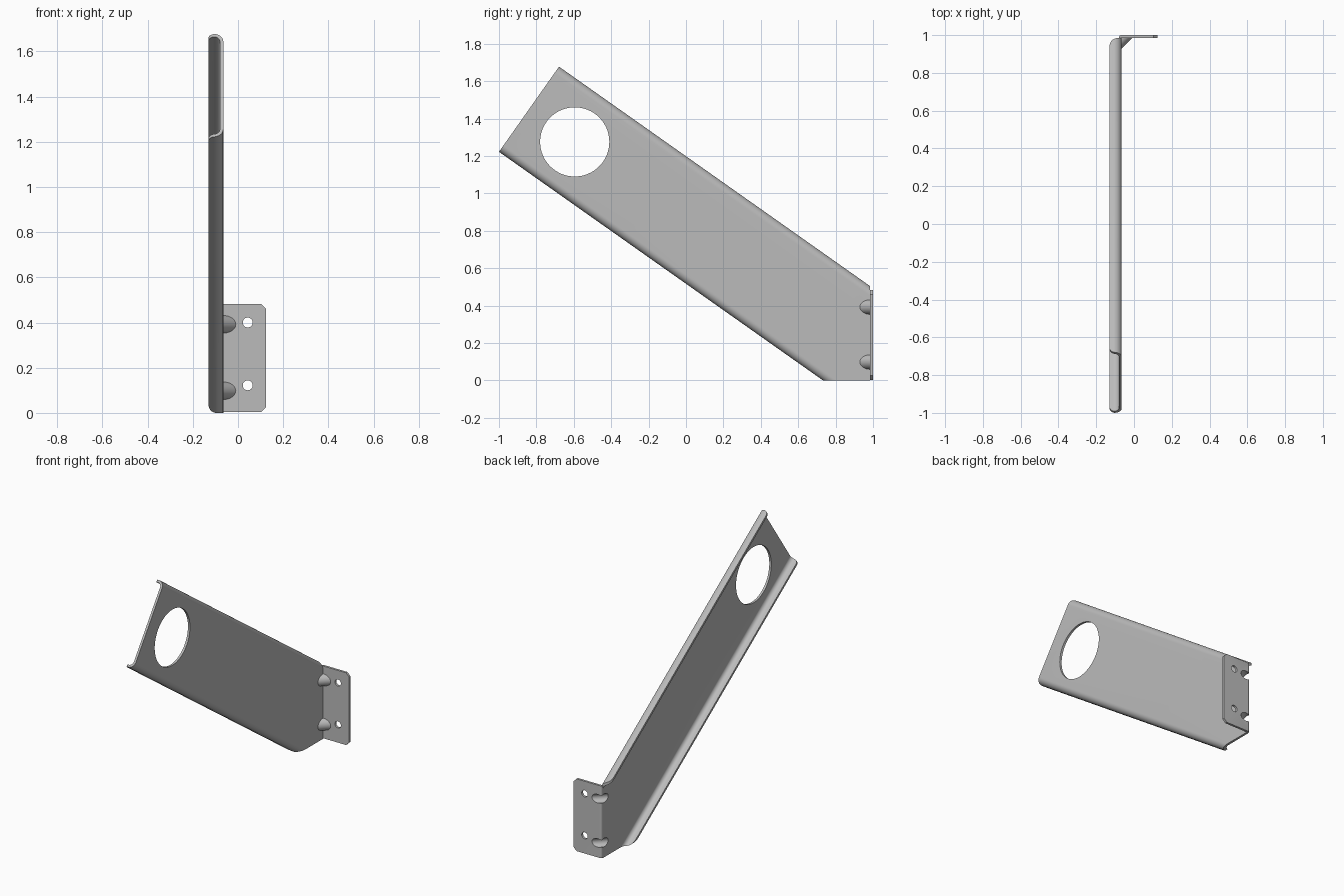
import bpy
import bmesh
from math import sin, cos, pi, radians
from mathutils import Vector

if "Cube" in bpy.data.objects:
    bpy.data.objects.remove(bpy.data.objects["Cube"])

steel = bpy.data.materials.new("bare_steel")
steel.use_nodes = True
steel.diffuse_color = (0.5, 0.5, 0.5, 1)
steel.node_tree.nodes["Principled BSDF"].inputs["Base Color"].default_value = (0.5, 0.5, 0.5, 1)

# Arm frame: u runs down the slope, v across the arm, x through the sheet
SLOPE = radians(35.2)
U = Vector((0, cos(SLOPE), -sin(SLOPE)))
V = Vector((0, sin(SLOPE), cos(SLOPE)))
X, Y, Z = Vector((1, 0, 0)), Vector((0, 1, 0)), Vector((0, 0, 1))
TIP = Vector((0, -1, 1.222))
ORIGIN = Vector()
WIDTH, SHEET = 0.557, 0.015
LIP, FACE = -0.13, -0.065          # x of flange lip and of outer plate face
BACK = 0.985                       # y where the arm meets the tab


def arc(cx, cy, r, start, end, steps=10):
    angles = [radians(start + (end - start) * i / steps) for i in range(steps + 1)]
    return [(cx + r * cos(a), cy + r * sin(a)) for a in angles]


def prism(name, outline, a, b, along, t0, t1, origin=ORIGIN):
    """Extrude a 2D outline on axes a, b in a given direction."""
    bm = bmesh.new()
    rings = [[bm.verts.new(origin + a * p + b * q + along * t) for p, q in outline]
             for t in (t0, t1)]
    n = len(outline)
    for ring in rings:
        bm.faces.new(ring)
    for i in range(n):
        j = (i + 1) % n
        bm.faces.new((rings[0][i], rings[0][j], rings[1][j], rings[1][i]))
    bmesh.ops.recalc_face_normals(bm, faces=bm.faces)
    mesh = bpy.data.meshes.new(name)
    bm.to_mesh(mesh)
    bm.free()
    obj = bpy.data.objects.new(name, mesh)
    mesh.materials.append(steel)
    bpy.context.collection.objects.link(obj)
    return obj


def combine(target, tool, operation="DIFFERENCE"):
    mod = target.modifiers.new("cut", "BOOLEAN")
    mod.operation, mod.solver, mod.object = operation, "EXACT", tool
    bpy.context.view_layer.objects.active = target
    bpy.ops.object.modifier_apply(modifier=mod.name)
    bpy.data.objects.remove(tool)


def box(name, x0, x1, y0, y1, z0, z1):
    return prism(name, [(x0, y0), (x1, y0), (x1, y1), (x0, y1)], X, Y, Z, z0, z1)


def round_lip(target, a, at, side, r, along, t0, t1, origin=ORIGIN):
    """Trim a flange corner at (LIP, at); side is the inward direction on a."""
    curve = arc(LIP + r, 0, r, 180, 90)
    outline = [(LIP - .02, -.02 * side + at), (LIP + r, -.02 * side + at)]
    outline += [(p, at + side * (r - q)) for p, q in reversed(curve)]
    outline += [(LIP - .02, at + side * r)]
    combine(target, prism("lip_cutter", outline, X, a, along, t0, t1, origin))


# Arm: C-shaped sheet section swept down the slope
R = 0.042
outer = [(LIP, 0)] + arc(FACE - R, R, R, -90, 0) \
    + arc(FACE - R, WIDTH - R, R, 0, 90) + [(LIP, WIDTH)]
inner = [(LIP, WIDTH - SHEET)] + arc(FACE - R, WIDTH - R, R - SHEET, 90, 0) \
    + arc(FACE - R, R, R - SHEET, 0, -90) + [(LIP, SHEET)]
arm = prism("arm", outer + inner, X, V, U, 0, 2.7, TIP)
combine(arm, box("floor_cutter", -1, 1, -2, 3, -2, 0))
combine(arm, box("wall_cutter", -1, 1, BACK, 3, -2, 2))

# Rounded flange corners at the free end, top back end and foot
round_lip(arm, U, 0, 1, 0.03, V, -.1, WIDTH + .1, TIP)
round_lip(arm, Y, BACK, -1, 0.045, Z, .3, .8)
round_lip(arm, Z, 0, 1, 0.035, Y, 0, .98)

# Large hole near the free end
combine(arm, prism("hole_cutter", arc(-.595, 1.275, .185, 0, 354.375, 63), Y, Z, X, -1, 1))

# Mounting tab with clipped corners and a softened bend
x0, x1, z0, z1, c = FACE - SHEET, 0.125, 0.003, 0.482, 0.022
tab = prism("mounting_tab", [(x0, z0), (x1 - c, z0), (x1, z0 + c), (x1, z1 - c),
                             (x1 - c, z1), (x0, z1)], X, Z, Y, BACK, 1)
bm = bmesh.new()
bm.from_mesh(tab.data)
bend = [e for e in bm.edges if all(v.co.x < x0 + .001 and v.co.y > .99 for v in e.verts)]
bmesh.ops.bevel(bm, geom=bend, offset=0.013, segments=5, profile=0.5, affect="EDGES")
bm.to_mesh(tab.data)
bm.free()
for z in (0.122, 0.4):
    hole = arc(.043, z, .022, 0, 348.75, 31)
    combine(tab, prism("screw_hole_cutter", hole, X, Z, Y, .9, 1.1))

# Pressed gussets: hollow half-round ribs running diagonally across the bend
DIAGONAL = (X + Y).normalized()
ACROSS = (X - Y).normalized()


def rib(name, z, r):
    circle = arc(0, 0, r, 0, 352.5, 47)
    return prism(name, circle, ACROSS, Z, DIAGONAL, -.15, .15, Vector((FACE, BACK, z)))


for label, z in (("lower", 0.098), ("upper", 0.392)):
    for part in (arm, tab):
        combine(part, rib("gusset_cutter", z, 0.028))
    gusset = rib(label + "_gusset", z, 0.039)
    combine(gusset, box("gusset_limit", FACE - .008, .2, .8, BACK + .008, 0, .6), "INTERSECT")
    combine(gusset, rib("gusset_core", z, 0.028))

# Smooth bends, crisp cut edges
bpy.ops.object.select_all(action="DESELECT")
for obj in bpy.data.objects:
    if obj.type == "MESH" and steel.name in obj.data.materials:
        obj.select_set(True)
        bpy.context.view_layer.objects.active = obj
bpy.ops.object.shade_smooth_by_angle(angle=radians(30))
